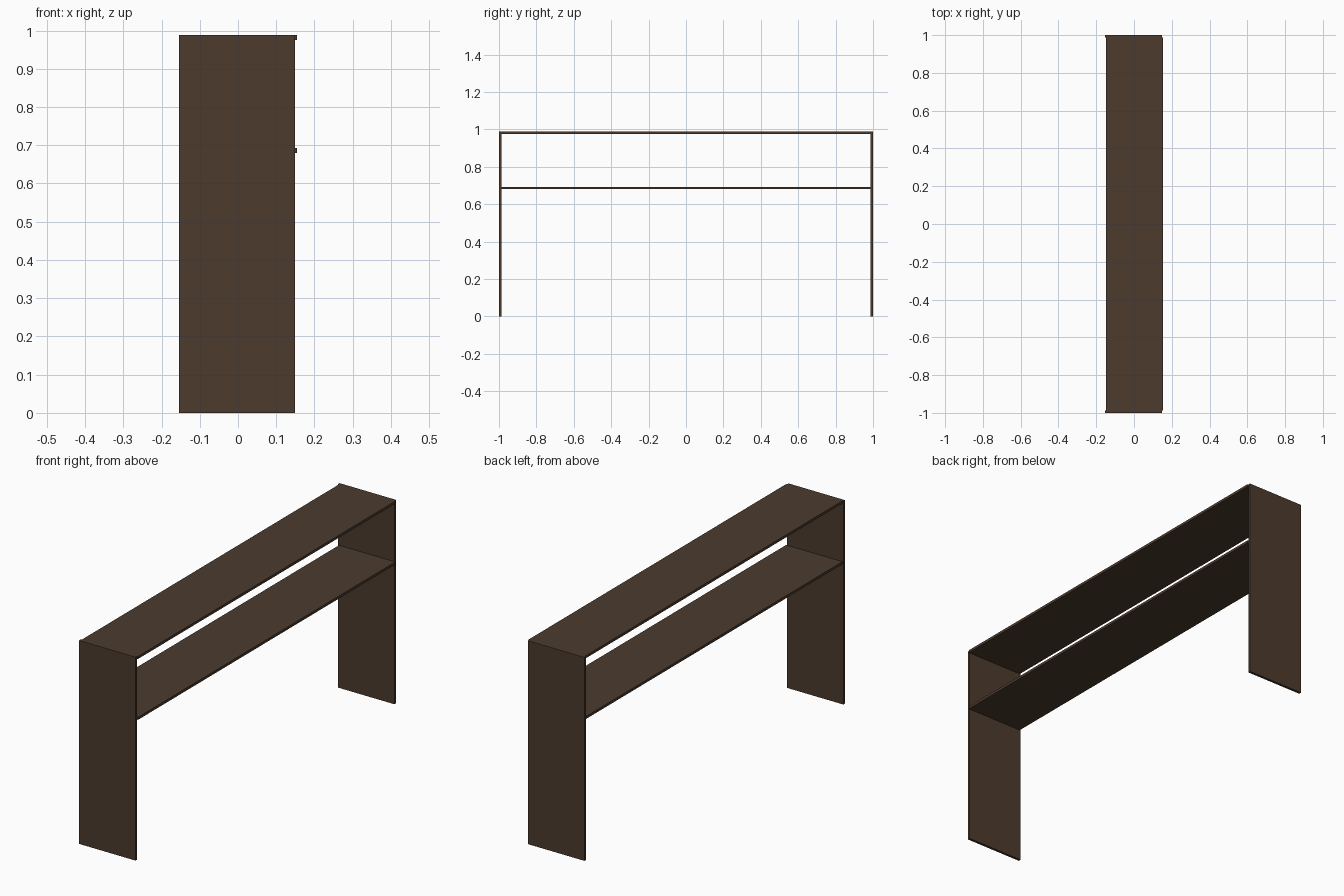
import bpy

if "Cube" in bpy.data.objects:
    bpy.data.objects.remove(bpy.data.objects["Cube"])

wood = bpy.data.materials.new("dark brown wood")
wood.diffuse_color = (0.072, 0.043, 0.027, 1)
wood.use_nodes = True
wood.node_tree.nodes["Principled BSDF"].inputs["Base Color"].default_value = wood.diffuse_color


def board(name, x, y, z):
    """Flat board spanning the given (min, max) ranges."""
    bpy.ops.mesh.primitive_cube_add(size=1, location=[(a + b) / 2 for a, b in (x, y, z)])
    ob = bpy.context.object
    ob.name = name
    ob.scale = [b - a for a, b in (x, y, z)]
    bpy.ops.object.transform_apply(location=False, rotation=False, scale=True)
    ob.data.materials.append(wood)


T = 0.0125    # board thickness
H = 0.988     # overall height

# upright side panels
board("front_side_panel", (-0.154, 0.149), (-1, -1 + T), (0, H))
board("back_side_panel", (-0.154, 0.149), (1 - T, 1), (0, H))

# top and shelf between the panels, set slightly forward
board("top_board", (-0.149, 0.154), (-1 + T, 1 - T), (H - T, H))
board("shelf_board", (-0.149, 0.154), (-1 + T, 1 - T), (0.68, 0.68 + T))
